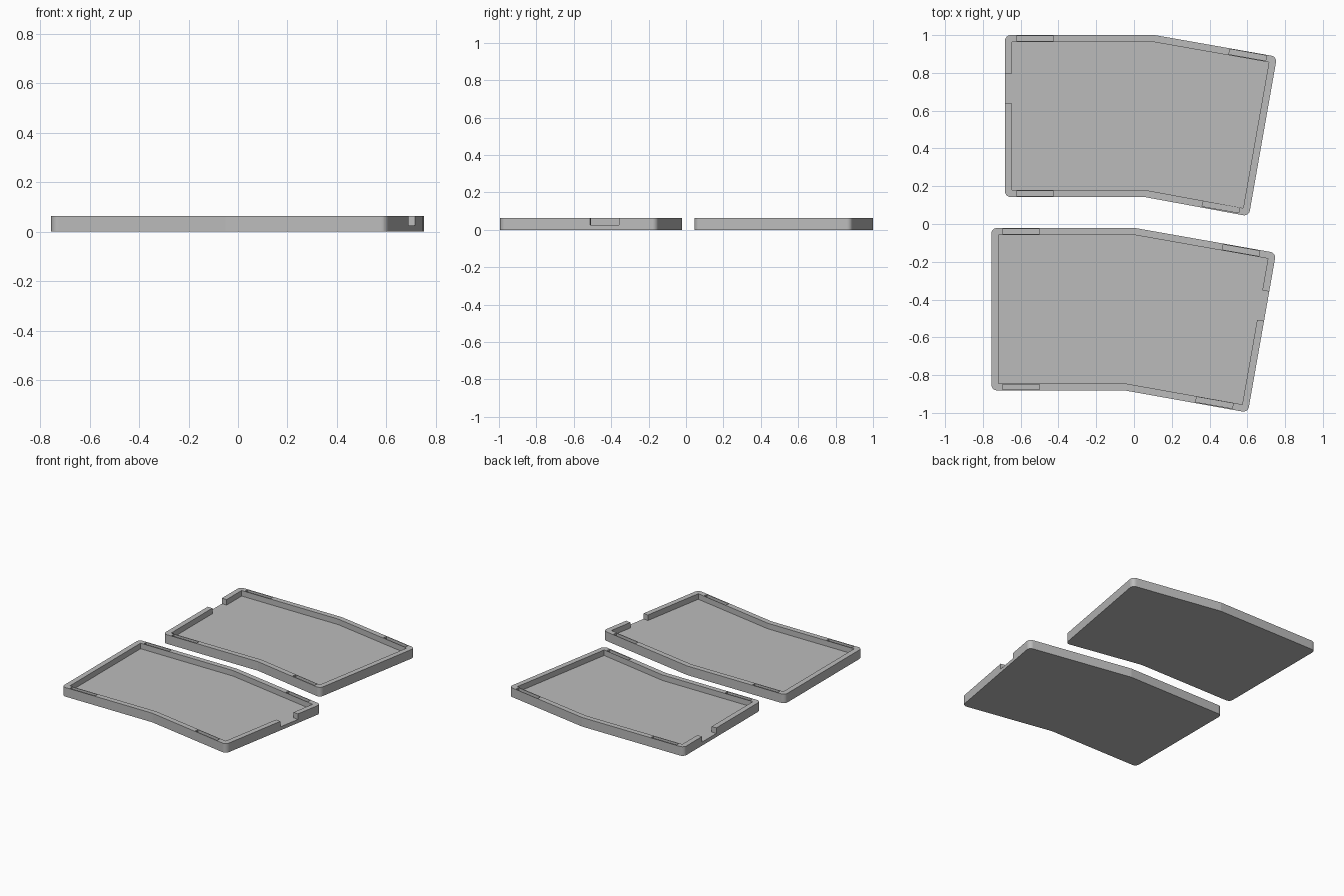
import bpy
import bmesh
import math
from mathutils import Vector, Matrix

if "Cube" in bpy.data.objects:
    bpy.data.objects.remove(bpy.data.objects["Cube"])

HEIGHT, FLOOR, WALL = 0.064, 0.025, 0.037
SLANT = math.radians(-10)

grey = bpy.data.materials.new("plain grey")
grey.use_nodes = True
colour = (0.5, 0.5, 0.5, 1)
grey.diffuse_color = colour
grey.node_tree.nodes["Principled BSDF"].inputs["Base Color"].default_value = colour


def finish(bm, name):
    bmesh.ops.recalc_face_normals(bm, faces=bm.faces[:])
    mesh = bpy.data.meshes.new(name)
    bm.to_mesh(mesh)
    bm.free()
    mesh.materials.append(grey)
    obj = bpy.data.objects.new(name, mesh)
    bpy.context.scene.collection.objects.link(obj)
    return obj


def prism(name, points, z0, z1, rounded=(), radius=0.03):
    """Extrude an outline upward, rounding the chosen upright corners."""
    bm = bmesh.new()
    low = [bm.verts.new((x, y, z0)) for x, y in points]
    high = [bm.verts.new((x, y, z1)) for x, y in points]
    bm.faces.new(low[::-1])
    bm.faces.new(high)
    for i in range(len(points)):
        j = (i + 1) % len(points)
        bm.faces.new((low[i], low[j], high[j], high[i]))
    if rounded:
        edges = [bm.edges.get((low[i], high[i])) for i in rounded]
        bmesh.ops.bevel(bm, geom=edges, offset=radius, offset_type='OFFSET',
                        segments=8, profile=0.5, affect='EDGES')
    return finish(bm, name)


def inset(points, d):
    """Offset a clockwise outline inward by the wall thickness."""
    pts = [Vector(p) for p in points]
    result = []
    for i, p in enumerate(pts):
        a = (p - pts[i - 1]).normalized()
        b = (pts[(i + 1) % len(pts)] - p).normalized()
        n1, n2 = Vector((a.y, -a.x)), Vector((b.y, -b.x))
        result.append(p + (n1 + n2) * d / (1 + n1.dot(n2)))
    return result


def box(name, centre, size, angle, z0):
    """Turned cutting box that reaches above the rim."""
    turn = Matrix.Rotation(angle, 2)
    w, h = size[0] / 2, size[1] / 2
    corners = [turn @ Vector(c) + Vector(centre)
               for c in ((-w, -h), (w, -h), (w, h), (-w, h))]
    return prism(name, corners, z0, HEIGHT + 0.03)


def cut(obj, cutters):
    for c in cutters:
        c.hide_render = True
        mod = obj.modifiers.new("cut", 'BOOLEAN')
        mod.operation, mod.solver, mod.object = 'DIFFERENCE', 'EXACT', c
    bpy.context.view_layer.update()
    graph = bpy.context.evaluated_depsgraph_get()
    mesh = bpy.data.meshes.new_from_object(obj.evaluated_get(graph))
    obj.modifiers.clear()
    obj.data = mesh
    for c in cutters:
        bpy.data.objects.remove(c)


def tray(name, outline, notch, notch_angle, slots):
    body = prism(name, outline, 0, HEIGHT, rounded=(0, 2, 3, 5))
    # Hollow inside and cable notch through the end wall
    cutters = [prism("cavity", inset(outline, WALL), FLOOR, HEIGHT + 0.03),
               box("notch", notch, (0.09, 0.158), notch_angle, FLOOR)]
    # Narrow slots sunk into the rim
    cutters += [box("slot", (x, y), (0.197, 0.027), a, FLOOR) for x, y, a in slots]
    cut(body, cutters)


# Rear tray, notched on its straight end
tray("rear_tray",
     [(-0.683, 1.0), (0.11, 1.0), (0.757, 0.886),
      (0.608, 0.041), (0.055, 0.143), (-0.683, 0.143)],
     (-0.67, 0.717), 0,
     [(-0.524, 0.981, 0), (-0.524, 0.162, 0),
      (0.602, 0.895, SLANT), (0.46, 0.09, SLANT)])

# Front tray, notched on its slanted end
tray("front_tray",
     [(-0.755, -0.021), (0.005, -0.021), (0.752, -0.153),
      (0.603, -0.998), (-0.05, -0.881), (-0.755, -0.881)],
     (0.688, -0.433), SLANT,
     [(-0.598, -0.04, 0), (-0.598, -0.862, 0),
      (0.566, -0.139, SLANT), (0.426, -0.946, SLANT)])
